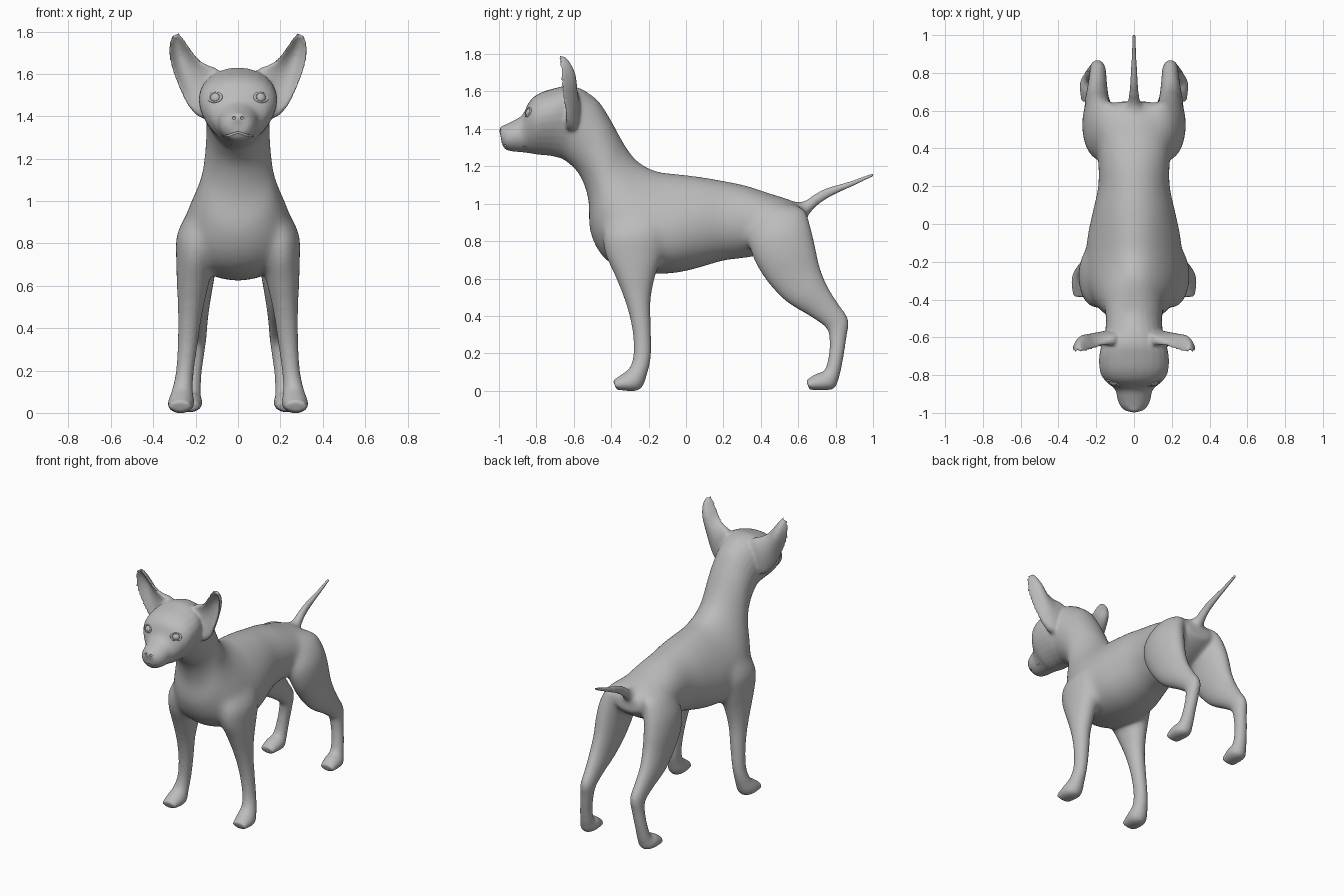
import bpy
import bmesh
import math
from mathutils import Vector

if "Cube" in bpy.data.objects:
    bpy.data.objects.remove(bpy.data.objects["Cube"], do_unlink=True)

# One plain clay colour for the whole figure
clay = bpy.data.materials.new("clay_grey")
clay.use_nodes = True
CLAY_COLOUR = (0.5, 0.5, 0.5, 1.0)
clay.diffuse_color = CLAY_COLOUR
clay.node_tree.nodes["Principled BSDF"].inputs["Base Color"].default_value = CLAY_COLOUR

SIDES = 28
STEPS = 4


def interpolate(rows):
    """Smooth the rows of ring settings with a Catmull-Rom spline."""
    padded = [rows[0]] + rows + [rows[-1]]
    result = []
    for before, start, end, after in zip(padded, padded[1:], padded[2:], padded[3:]):
        for step in range(STEPS):
            t = step / STEPS
            result.append([
                b + t * ((c - a) / 2 + t * (a - 2.5 * b + 2 * c - d / 2
                                            + t * (1.5 * (b - c) + (d - a) / 2)))
                for a, b, c, d in zip(before, start, end, after)])
    result.append(rows[-1])
    return result


def body_ring(row, angle, side):
    """Ring between two outline points: y, z, y, z, centre x, half width, egg shape."""
    upper_y, upper_z, lower_y, lower_z, centre, half_width, egg = row
    up = math.sin(angle)
    x = centre + half_width * math.cos(angle) * (1 + egg * up)
    y = (upper_y + lower_y) / 2 + (upper_y - lower_y) / 2 * up
    z = (upper_z + lower_z) / 2 + (upper_z - lower_z) / 2 * up
    return Vector((x * side, y, z))


def ear_ring(row, angle, side):
    """Cupped ring: inner x, z, outer x, z, then y, thickness and cup depth."""
    inner_x, inner_z, outer_x, outer_z, depth, thick, cup = row
    across, through = math.cos(angle), math.sin(angle)
    x = (inner_x + outer_x) / 2 + (outer_x - inner_x) / 2 * across
    z = (inner_z + outer_z) / 2 + (outer_z - inner_z) / 2 * across
    rounded = math.copysign(abs(through) ** .5, through)
    y = depth + thick * rounded - cup * across * across
    return Vector((x * side, y, z))


def add_object(name, bm):
    bmesh.ops.recalc_face_normals(bm, faces=bm.faces)
    mesh = bpy.data.meshes.new(name)
    bm.to_mesh(mesh)
    bm.free()
    mesh.materials.append(clay)
    mesh.shade_smooth()
    obj = bpy.data.objects.new(name, mesh)
    bpy.context.collection.objects.link(obj)
    return obj


def loft(bm, rows, ring=body_ring, side=1):
    """Skin a closed tube over the interpolated rings."""
    previous = None
    for row in interpolate(rows):
        current = [bm.verts.new(ring(row, math.tau * i / SIDES, side)) for i in range(SIDES)]
        if previous is None:
            bm.faces.new(current)
        else:
            for i in range(SIDES):
                j = (i + 1) % SIDES
                bm.faces.new((previous[i], previous[j], current[j], current[i]))
        previous = current
    bm.faces.new(previous)


def ball(bm, centre, radii):
    made = bmesh.ops.create_uvsphere(bm, u_segments=20, v_segments=14, radius=1)
    bmesh.ops.scale(bm, vec=radii, verts=made["verts"])
    bmesh.ops.translate(bm, vec=centre, verts=made["verts"])


def torus(bm, major, minor, place):
    """Ring around the local z axis, moved by the place function."""
    count, around = 32, 10
    grid = []
    for i in range(count):
        a = math.tau * i / count
        loop = []
        for j in range(around):
            b = math.tau * j / around
            r = major + minor * math.cos(b)
            loop.append(bm.verts.new(place(Vector((r * math.cos(a), r * math.sin(a),
                                                   minor * math.sin(b))))))
        grid.append(loop)
    for i in range(count):
        nxt = grid[(i + 1) % count]
        for j in range(around):
            k = (j + 1) % around
            bm.faces.new((grid[i][j], nxt[j], nxt[k], grid[i][k]))


# Rump, barrel, chest and neck
trunk = [
    (.645, .96, .65, .86, 0, .1, 0),
    (.57, 1.015, .59, .81, 0, .175, 0),
    (.45, 1.055, .46, .74, 0, .195, 0),
    (.32, 1.098, .32, .71, 0, .19, 0),
    (.2, 1.123, .2, .695, 0, .19, -.05),
    (.08, 1.144, .08, .66, 0, .215, -.1),
    (-.05, 1.16, -.05, .63, 0, .24, -.2),
    (-.15, 1.172, -.2, .625, 0, .25, -.25),
    (-.23, 1.208, -.36, .655, 0, .245, -.3),
    (-.28, 1.25, -.46, .735, 0, .215, -.25),
    (-.32, 1.305, -.515, .86, 0, .18, -.15),
    (-.36, 1.37, -.52, 1, 0, .162, -.05),
    (-.41, 1.46, -.545, 1.1, 0, .153, 0),
    (-.47, 1.55, -.59, 1.18, 0, .15, 0),
    (-.55, 1.61, -.66, 1.24, 0, .155, .1),
]
# Skull and muzzle
head = [
    (-.5, 1.57, -.6, 1.22, 0, .13, 0),
    (-.55, 1.61, -.66, 1.24, 0, .155, .1),
    (-.63, 1.63, -.72, 1.255, 0, .175, .2),
    (-.7, 1.618, -.77, 1.26, 0, .18, .25),
    (-.78, 1.592, -.81, 1.265, 0, .172, .25),
    (-.835, 1.55, -.84, 1.27, 0, .142, .25),
    (-.875, 1.475, -.88, 1.275, 0, .1, .05),
    (-.93, 1.44, -.93, 1.28, 0, .087, 0),
    (-.97, 1.42, -.965, 1.29, 0, .07, 0),
    (-.995, 1.39, -.985, 1.32, 0, .045, 0),
]
# Thin raised tail
tail = [
    (.55, 1.01, .6, .9, 0, .06, 0),
    (.62, 1.012, .645, .925, 0, .042, 0),
    (.67, 1.04, .69, .98, 0, .027, 0),
    (.75, 1.083, .765, 1.033, 0, .02, 0),
    (.88, 1.122, .885, 1.09, 0, .014, 0),
    (1.0, 1.166, 1.005, 1.146, 0, .01, 0),
]
# Foreleg from shoulder blade to paw
foreleg = [
    (-.32, 1.06, -.2, 1.08, .11, .05, 0),
    (-.42, .93, -.12, .97, .16, .075, 0),
    (-.445, .83, -.1, .85, .197, .093, 0),
    (-.435, .73, -.12, .74, .203, .09, 0),
    (-.385, .62, -.165, .6, .213, .077, 0),
    (-.325, .48, -.19, .48, .225, .058, 0),
    (-.287, .33, -.188, .33, .237, .047, 0),
    (-.28, .2, -.187, .2, .25, .042, 0),
    (-.3, .125, -.205, .1, .262, .048, 0),
    (-.345, .087, -.25, .005, .269, .062, 0),
    (-.392, .055, -.37, .005, .273, .05, 0),
]
# Hind leg from hip to paw
hindleg = [
    (.4, 1.01, .56, 1, .09, .05, 0),
    (.36, .93, .635, .97, .13, .08, 0),
    (.33, .82, .665, .88, .168, .095, 0),
    (.36, .7, .69, .77, .185, .09, 0),
    (.43, .585, .715, .66, .19, .077, 0),
    (.54, .475, .755, .56, .195, .063, 0),
    (.67, .395, .81, .47, .193, .05, 0),
    (.75, .335, .867, .38, .192, .043, 0),
    (.768, .27, .857, .28, .2, .04, 0),
    (.762, .18, .84, .17, .213, .04, 0),
    (.74, .11, .815, .06, .222, .046, 0),
    (.69, .088, .78, .007, .228, .06, 0),
    (.642, .055, .66, .005, .232, .048, 0),
]
# Cupped upright ear
ear = [
    (.06, 1.58, .1, 1.38, -.61, .045, 0),
    (.1, 1.625, .18, 1.395, -.605, .04, .01),
    (.15, 1.645, .235, 1.45, -.6, .027, .03),
    (.195, 1.68, .28, 1.54, -.6, .019, .05),
    (.23, 1.727, .316, 1.64, -.605, .017, .06),
    (.26, 1.77, .328, 1.72, -.63, .016, .045),
    (.28, 1.793, .312, 1.78, -.66, .014, .015),
]

bm = bmesh.new()
for rows in (trunk, head, tail):
    loft(bm, rows)
for side in (-1, 1):
    loft(bm, foreleg, side=side)
    loft(bm, hindleg, side=side)
    loft(bm, ear, ear_ring, side)
# Nose pad
ball(bm, (0, -.97, 1.39), (.042, .03, .03))
body = add_object("dog_body", bm)
bpy.context.view_layer.objects.active = body
body.select_set(True)


def smooth_skin(iterations, group=""):
    relax = body.modifiers.new("relax", "SMOOTH")
    relax.iterations = iterations
    relax.vertex_group = group
    bpy.ops.object.modifier_apply(modifier=relax.name)


# Fuse the parts into one skin
fuse = body.modifiers.new("fuse", "REMESH")
fuse.mode = "VOXEL"
fuse.voxel_size = .008
bpy.ops.object.modifier_apply(modifier=fuse.name)
smooth_skin(10)

# Melt shoulders, hips and neck into the trunk
muscles = body.vertex_groups.new(name="muscles")
for vert in body.data.vertices:
    x, y, z = vert.co
    low = min(1, max(0, (z - .5) / .12))
    high = min(1, max(0, (1.4 - z) / .1))
    rear = min(1, max(0, (.68 - y) / .06))
    chin = min(1, max(0, (y + .68) / .1))
    muscles.add([vert.index], low * high * rear * chin, "REPLACE")
smooth_skin(90, muscles.name)

# Nostrils and mouth line
bm = bmesh.new()
for side in (-1, 1):
    ball(bm, (side * .02, -1, 1.392), (.009, .016, .008))
torus(bm, 1, .07, lambda p: Vector((p.x * .078, p.y * .082 - .9,
                                    1.325 + p.z * .08 - abs(p.x) * .025)))
cutter = add_object("face_cutter", bm)
cutter.hide_render = True
carve = body.modifiers.new("carve", "BOOLEAN")
carve.operation = "DIFFERENCE"
carve.object = cutter
bpy.ops.object.modifier_apply(modifier=carve.name)
bpy.data.objects.remove(cutter, do_unlink=True)
body.data.materials.clear()
body.data.materials.append(clay)
bpy.ops.object.shade_smooth_by_angle(angle=math.radians(50))

# Eyes with slim lids, set into the face
for side, label in ((1, "left"), (-1, "right")):
    hit, spot, normal, _ = body.ray_cast(Vector((side * .11, -2, 1.49)), Vector((0, 1, 0)))
    turn = normal.to_track_quat("Z", "Y")
    bm = bmesh.new()
    ball(bm, spot - normal * .018, (.028, .028, .028))
    add_object(label + "_eye", bm)
    bm = bmesh.new()
    torus(bm, .029, .006, lambda p: spot - normal * .003 + turn @ Vector((p.x * 1.1, p.y * .8, p.z)))
    add_object(label + "_eyelids", bm)
